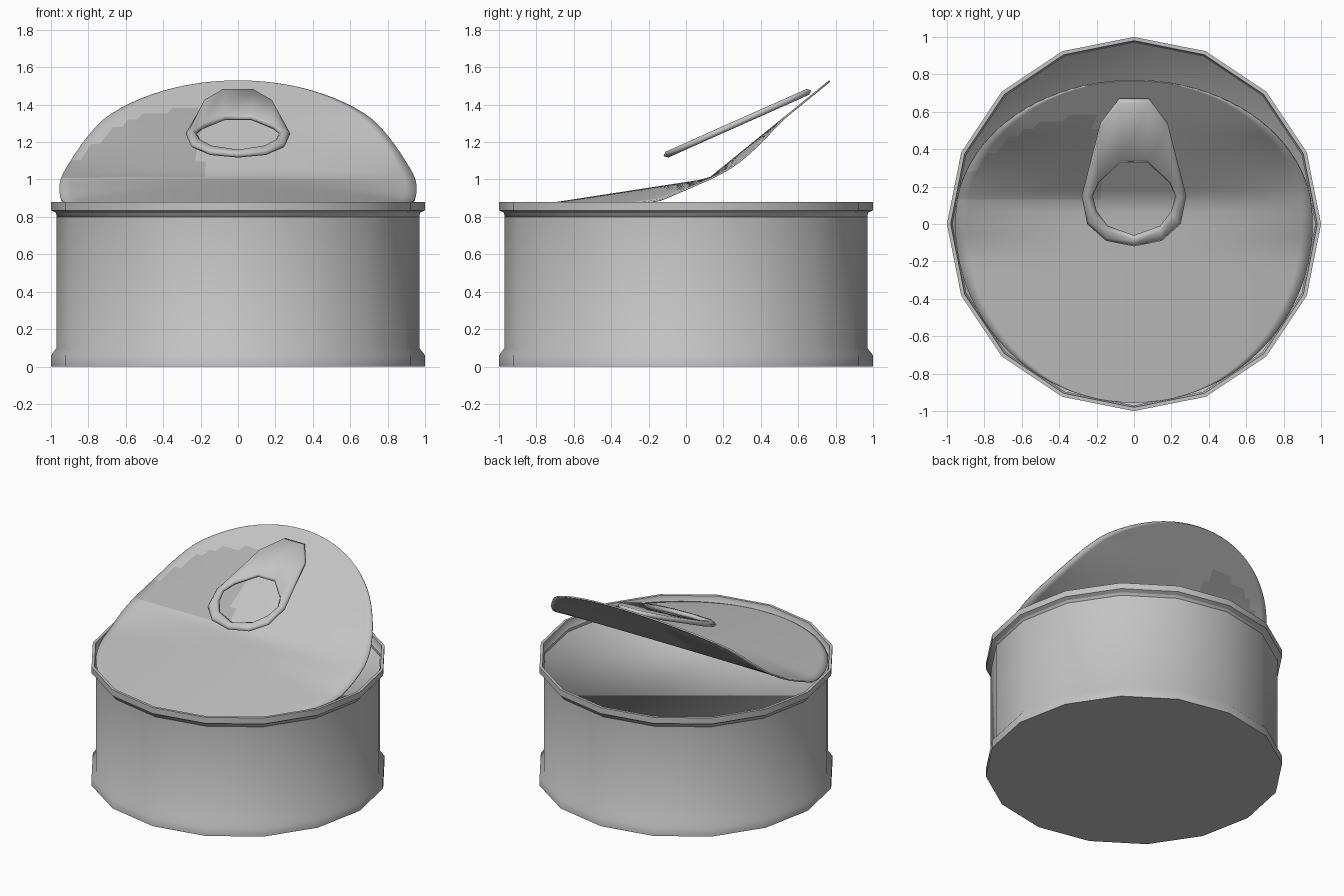
import bpy, bmesh, math

if "Cube" in bpy.data.objects:
    bpy.data.objects.remove(bpy.data.objects["Cube"])


def material(name, value):
    m = bpy.data.materials.new(name)
    m.diffuse_color = (value, value, value, 1)
    m.use_nodes = True
    m.node_tree.nodes["Principled BSDF"].inputs["Base Color"].default_value = m.diffuse_color
    return m


steel = material("steel_grey", 0.55)
shade = material("dull_steel_grey", 0.42)


def finish(bm, name, mats):
    bmesh.ops.recalc_face_normals(bm, faces=bm.faces)
    mesh = bpy.data.meshes.new(name)
    bm.to_mesh(mesh)
    bm.free()
    for m in mats:
        mesh.materials.append(m)
    obj = bpy.data.objects.new(name, mesh)
    bpy.context.collection.objects.link(obj)
    return obj


# Can body: sixteen-sided lathe with two rims and a shallow inner floor
SIDES = 16
profile = [(1.0, 0), (1.0, 0.06), (0.97, 0.10), (0.97, 0.82), (1.0, 0.835),
           (1.0, 0.88), (0.98, 0.88), (0.97, 0.80)]
bm = bmesh.new()
rings = []
for r, z in profile:
    rings.append([bm.verts.new((r * math.cos(2 * math.pi * i / SIDES),
                                r * math.sin(2 * math.pi * i / SIDES), z))
                  for i in range(SIDES)])
for a, b in zip(rings, rings[1:]):
    for i in range(SIDES):
        j = (i + 1) % SIDES
        bm.faces.new((a[i], a[j], b[j], b[i]))
bm.faces.new(rings[0][::-1])
bm.faces.new(rings[-1])
bmesh.ops.recalc_face_normals(bm, faces=bm.faces)
for f in bm.faces:
    f.smooth = True
for e in bm.edges:
    z = max(v.co.z for v in e.verts)
    on_floor = all(abs(v.co.z - 0.80) < 0.01 for v in e.verts)
    if e.calc_face_angle(0) > math.radians(60) and not on_floor or z < 0.001:
        e.smooth = False
finish(bm, "can_body", [steel])


# Peeled lid: a disc bent up across the middle, its sides sagging slightly
R, FOLD = 0.955, 0.12


def lid_point(x, v):
    edge = (x / R) ** 2
    if v <= FOLD:
        sag = 0.075 * min(1, (FOLD - v) / 0.27)
        return x, v, 1.0 - 0.154 * (FOLD - v) - sag * edge
    s = v - FOLD
    t = s / (R - FOLD)
    sag = 0.045 * math.sin(math.pi * min(1, t * 1.6)) if t < 0.625 else 0
    return x, FOLD + 0.776 * s, 1.0 + 0.63 * s - sag * edge


ROWS, COLS = 44, 32
bm = bmesh.new()
grid = []
for k in range(ROWS + 1):
    angle = math.pi * k / ROWS
    v, w = -R * math.cos(angle), R * math.sin(angle)
    grid.append([bm.verts.new(lid_point(w * (2 * c / COLS - 1), v))
                 for c in range(COLS + 1)])
for a, b in zip(grid, grid[1:]):
    for c in range(COLS):
        f = bm.faces.new((a[c], a[c + 1], b[c + 1], b[c]))
        f.smooth = True
        # Creased dull patch on the left of the raised flap
        p = f.calc_center_median()
        if p.x < -0.2 and 0.13 < p.y < 0.58 - 0.75 * (abs(p.x) - 0.25) ** 2:
            f.material_index = 1
bmesh.ops.remove_doubles(bm, verts=bm.verts, dist=0.0005)
lid = finish(bm, "peeled_lid", [steel, shade])
thick = lid.modifiers.new("thickness", 'SOLIDIFY')
thick.thickness = 0.01
thick.offset = 0


# Pull tab: a tapered plate with a finger hole and rounded edges
def mirrored(half):
    return half + [(-x, y) for x, y in reversed(half) if x > 0]


outer = mirrored([(0, -0.12), (0.15, -0.09), (0.25, 0.0), (0.28, 0.15),
                  (0.18, 0.54), (0.08, 0.67)])
inner = mirrored([(0, -0.06), (0.14, -0.01), (0.20, 0.07), (0.22, 0.15),
                  (0.19, 0.22), (0.07, 0.33)])
bm = bmesh.new()
sections = []
for (ox, oy), (ix, iy) in zip(outer, inner):
    gap = math.hypot(ix - ox, iy - oy)
    d = min(0.018 / gap, 0.35)
    ring = []
    for t, h in ((0, 0), (d, 0.017), (1 - d, 0.017), (1, 0), (1 - d, -0.017), (d, -0.017)):
        x, y = ox + (ix - ox) * t, oy + (iy - oy) * t
        ring.append(bm.verts.new((x, y - 0.41 * h, 1.125 + 0.445 * (y + 0.12) + 0.91 * h)))
    sections.append(ring)
for i, a in enumerate(sections):
    b = sections[(i + 1) % len(sections)]
    for k in range(6):
        n = (k + 1) % 6
        bm.faces.new((a[k], a[n], b[n], b[k])).smooth = True
finish(bm, "pull_tab", [steel])
